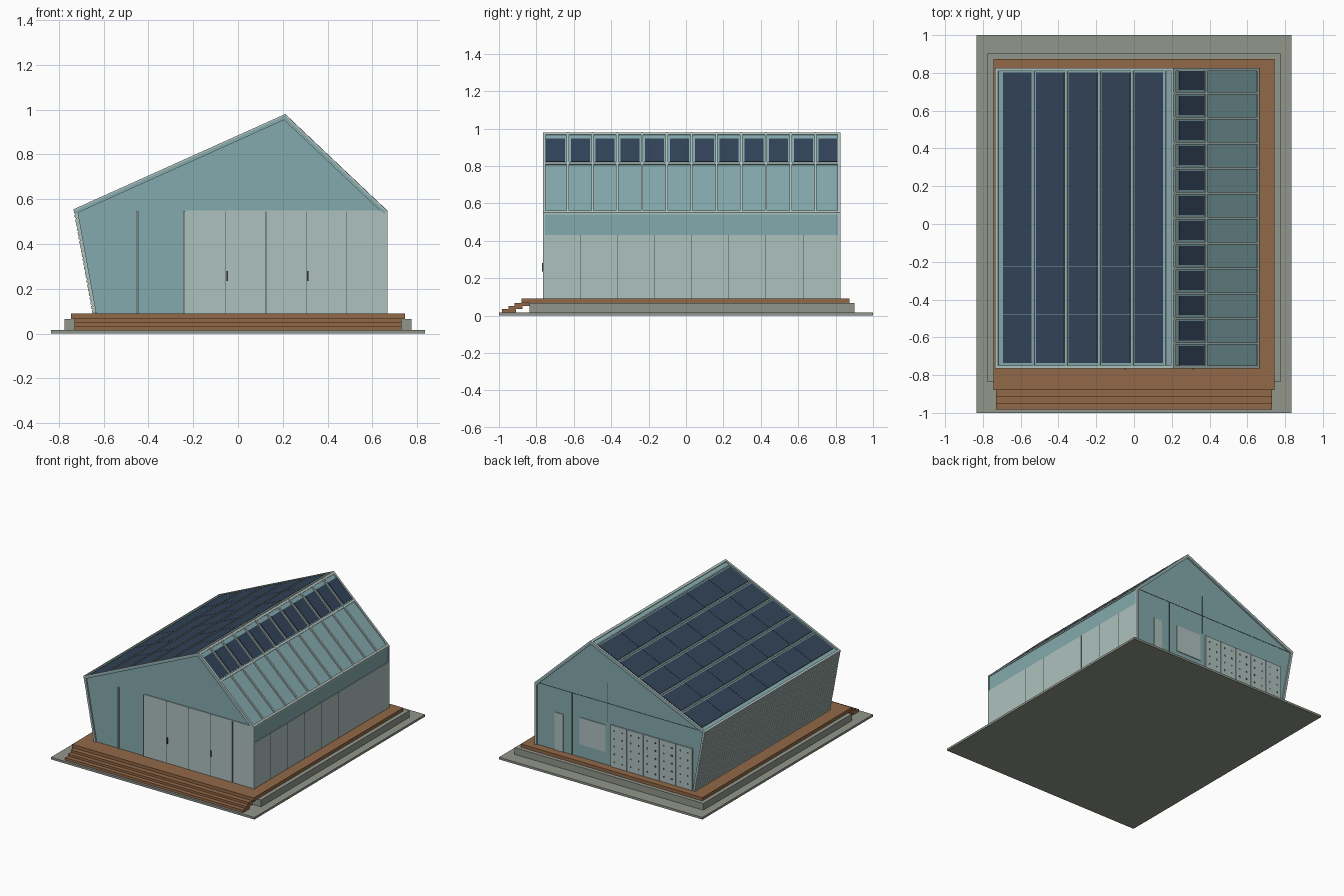
import bpy, bmesh
from mathutils import Vector

if "Cube" in bpy.data.objects:
    bpy.data.objects.remove(bpy.data.objects["Cube"])


def material(name, srgb):
    m = bpy.data.materials.new(name)
    lin = [(c / 255 / 12.92) if c < 11 else ((c / 255 + 0.055) / 1.055) ** 2.4 for c in srgb]
    m.diffuse_color = (*lin, 1)
    m.use_nodes = True
    m.node_tree.nodes["Principled BSDF"].inputs["Base Color"].default_value = m.diffuse_color
    return m


CONCRETE = material("concrete", (145, 150, 139))
WOOD = material("deck wood", (146, 104, 72))
TEAL = material("teal cladding", (132, 170, 173))
PALE = material("pale glazing", (174, 193, 190))
FRAME = material("light frame", (176, 194, 190))
NAVY = material("solar navy", (49, 67, 88))
DARK = material("dark metal", (72, 82, 82))

Y0, Y1 = -0.765, 0.825            # ends of the building
LB, LE = Vector((-0.65, 0.09)), Vector((-0.735, 0.555))   # left base, left eave
RIDGE = Vector((0.21, 0.98))
RE, RB = Vector((0.665, 0.55)), Vector((0.665, 0.09))     # right eave, right base


def prisms(name, mat, items):
    """Extrude each (x, z) profile along y and join all into one object."""
    bm = bmesh.new()
    for profile, y0, y1 in items:
        f = bm.faces.new([bm.verts.new((p[0], y0, p[1])) for p in profile])
        ext = bmesh.ops.extrude_face_region(bm, geom=[f])["geom"]
        bmesh.ops.translate(bm, vec=(0, y1 - y0, 0),
                            verts=[v for v in ext if isinstance(v, bmesh.types.BMVert)])
    bmesh.ops.recalc_face_normals(bm, faces=bm.faces)
    mesh = bpy.data.meshes.new(name)
    bm.to_mesh(mesh)
    bm.free()
    mesh.materials.append(mat)
    ob = bpy.data.objects.new(name, mesh)
    bpy.context.collection.objects.link(ob)
    return ob


def box(x0, x1, y0, y1, z0, z1):
    return [(x0, z0), (x1, z0), (x1, z1), (x0, z1)], y0, y1


def strip(a, b, s0, s1, t0, t1, y0=Y0, y1=Y1):
    """Board along line a-b, from fraction s0 to s1, between normal offsets t0 and t1."""
    d = b - a
    n = Vector((-d.y, d.x)).normalized()
    p, q = a + d * s0, a + d * s1
    return [p + n * t0, q + n * t0, q + n * t1, p + n * t1], y0, y1


def left(x):
    return (x - LE.x) / (RIDGE.x - LE.x)


def right(x):
    return (x - RIDGE.x) / (RE.x - RIDGE.x)


# Ground slab, plinth, deck and floating steps
prisms("ground_slab", CONCRETE, [box(-0.835, 0.835, -1, 1, 0, 0.016)])
prisms("plinth", CONCRETE, [box(-0.775, 0.775, -0.837, 0.902, 0.016, 0.066)])
prisms("deck", WOOD, [box(-0.745, 0.745, -0.88, 0.873, 0.066, 0.09)])
prisms("steps", WOOD, [box(-0.73, 0.73, -0.917, -0.837, 0.05, 0.067),
                       box(-0.73, 0.73, -0.95, -0.875, 0.034, 0.05),
                       box(-0.73, 0.73, -0.983, -0.91, 0.016, 0.034)])

# House body
prisms("house_body", TEAL, [([(-0.638, 0.09), (-0.715, 0.545), (0.21, 0.962),
                              (0.655, 0.54), (0.655, 0.09)], Y0 + 0.012, Y1 - 0.012)])

# Roof sheets and their raised edge frames
prisms("roof_sheets", TEAL, [strip(LE, RIDGE, 0, 1, -0.02, -0.008),
                             strip(RIDGE, RE, 0, 1, -0.02, -0.008)])
edges = []
for a, b in ((LE, RIDGE), (RIDGE, RE)):
    edges += [strip(a, b, 0, 1, -0.022, 0, Y0, Y0 + 0.015),
              strip(a, b, 0, 1, -0.022, 0, Y1 - 0.015, Y1)]
edges += [strip(LE, RIDGE, 0, 0.015, -0.02, 0), strip(LE, RIDGE, left(0.195), 1, -0.01, 0),
          strip(RIDGE, RE, 0, 0.025, -0.01, 0), strip(RIDGE, RE, 0.975, 1, -0.02, 0)]
prisms("roof_edge_frame", FRAME, edges)

# Left roof: five rows of solar panels with rails between
starts = [-0.695 + 0.174 * i for i in range(5)]
step = 1.54 / 6
prisms("left_solar_panels", NAVY,
       [strip(LE, RIDGE, left(x), left(x + 0.15), -0.008, -0.003,
              -0.737 + step * j, -0.737 + step * (j + 1) - 0.002)
        for x in starts for j in range(6)])
prisms("left_roof_rails", FRAME,
       [strip(LE, RIDGE, left(x + 0.159), left(x + 0.166), -0.008, -0.001) for x in starts])

# Right roof: rafters, cross beam and one row of solar panels
bay = (Y1 - Y0) / 12
prisms("right_roof_rafters", FRAME,
       [strip(RIDGE, RE, 0, 1, -0.01, 0.001, Y0 + bay * i - 0.006, Y0 + bay * i + 0.006)
        for i in range(1, 12)])
prisms("right_cross_beam", FRAME, [strip(RIDGE, RE, right(0.378), right(0.39), -0.01, 0)])
prisms("right_solar_panels", NAVY,
       [strip(RIDGE, RE, right(0.243), right(0.374), -0.008, -0.003,
              Y0 + bay * i + 0.017, Y0 + bay * (i + 1) - 0.014) for i in range(12)])

# Right wall: pale glazing below, teal band above, thin joints
prisms("right_wall_glazing", PALE, [box(0.65, 0.665, Y0, Y1, 0.09, 0.43)])
prisms("right_wall_band", TEAL, [box(0.65, 0.662, Y0 + 0.01, Y1 - 0.01, 0.43, 0.54)])
prisms("right_wall_joints", DARK,
       [box(0.655, 0.666, Y0 + (Y1 - Y0) * i / 8 - 0.0012, Y0 + (Y1 - Y0) * i / 8 + 0.0012,
            0.09, 0.43) for i in range(1, 8)])
prisms("right_wall_frame", FRAME, [box(0.65, 0.667, Y0, Y0 + 0.012, 0.09, 0.55),
                                   box(0.65, 0.667, Y1 - 0.012, Y1, 0.09, 0.55),
                                   box(0.65, 0.667, Y0, Y1, 0.54, 0.55)])

# Left wall: leaning slats over a dark backing
prisms("left_wall_backing", DARK, [strip(LB, LE, 0, 1, -0.012, -0.007, Y0 + 0.012, Y1 - 0.012)])
slats = []
N = 24
for i in range(N):
    prof, y0, y1 = strip(LB, LE, i / N, (i + 0.7) / N, -0.008, 0)
    slats.append((prof, y0 + 0.002, y1 - 0.002))
prisms("left_wall_slats", FRAME, slats)
prisms("left_wall_end_posts", FRAME,
       [strip(LB, LE, 0, 1, -0.018, -0.004, y, y + 0.013) for y in (Y0, Y1 - 0.013)])

# Front: sliding glass doors, mullions and handles
F = Y0 + 0.012
prisms("front_glass_doors", PALE, [box(-0.235, 0.655, F - 0.006, F, 0.09, 0.55)])
mullions = []
for x in (-0.45, -0.24, -0.055, 0.125, 0.305, 0.485):
    mullions.append(box(x - 0.005, x + 0.005, F - 0.009, F, 0.09, 0.545))
prisms("front_mullions", FRAME, mullions)
prisms("front_mullion_joints", DARK,
       [box(x - 0.0015, x + 0.0015, F - 0.01, F, 0.09, 0.545)
        for x in (-0.45, -0.24, -0.055, 0.125, 0.305, 0.485)])
prisms("door_handles", DARK,
       [box(x, x + 0.006, F - 0.016, F, 0.235, 0.28) for x in (-0.051, 0.309)])

# Back: door, window, seams and a perforated screen
B = Y1 - 0.012
prisms("back_door", PALE, [box(0.435, 0.505, B, B + 0.005, 0.09, 0.37)])
prisms("back_window", PALE, [box(0.09, 0.30, B, B + 0.005, 0.185, 0.385)])
prisms("back_seams", DARK, [box(-0.71, 0.655, B, B + 0.002, 0.547, 0.55),
                            box(0.363, 0.369, B, B + 0.003, 0.09, 0.547),
                            box(0.069, 0.072, B, B + 0.002, 0.41, 0.70)])
width = 0.675 / 5
prisms("back_screen_panels", PALE,
       [box(-0.625 + width * i, -0.625 + width * (i + 1) - 0.004, B, B + 0.008, 0.09, 0.40)
        for i in range(5)])
prisms("back_screen_holes", DARK,
       [box(cx - 0.006, cx + 0.006, B + 0.006, B + 0.009, cz - 0.006, cz + 0.006)
        for cx in [-0.625 + width * (i + f) for i in range(5) for f in (0.25, 0.72)]
        for cz in [0.13 + 0.058 * k for k in range(5)]])
